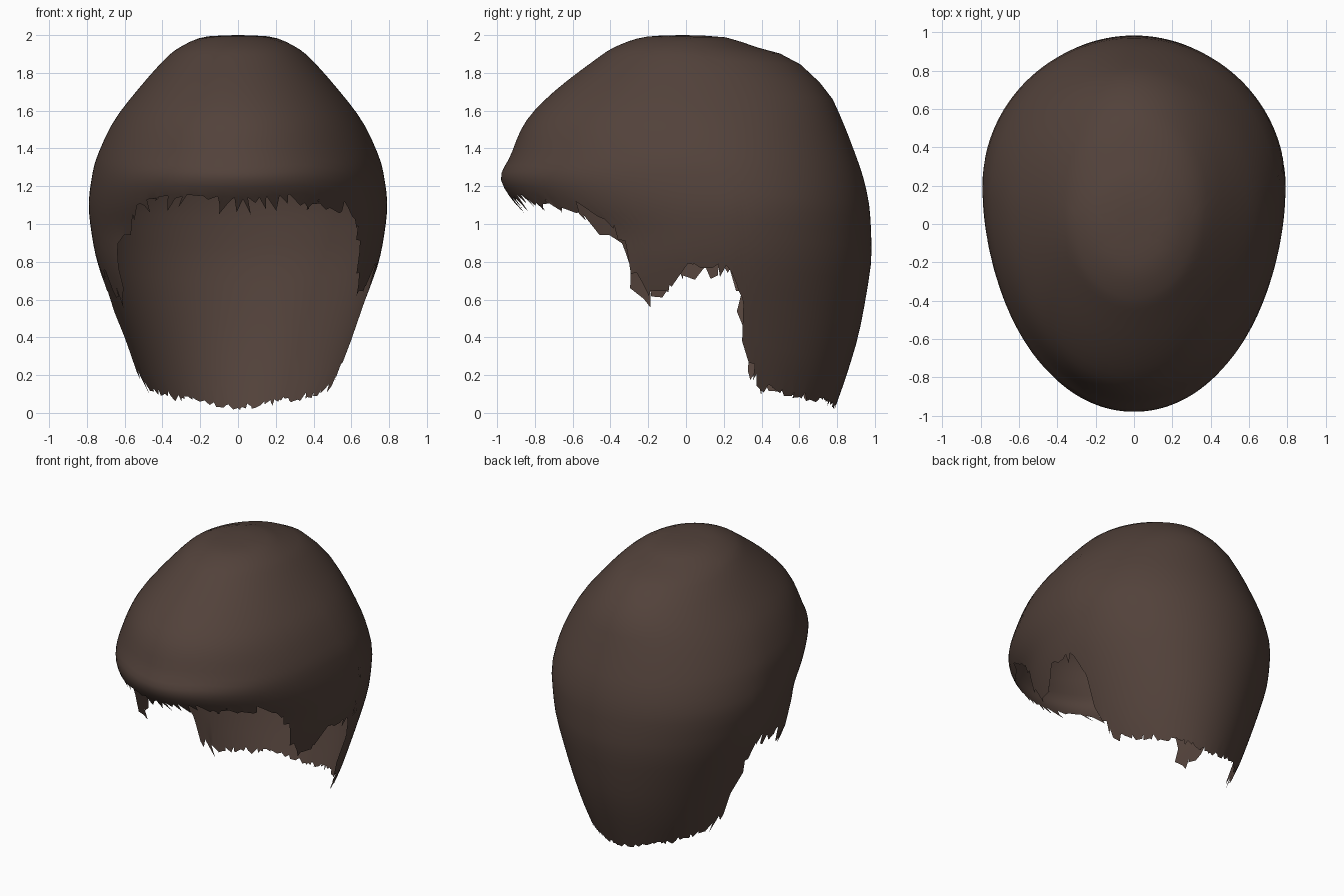
import bpy, bmesh, math, random

random.seed(4)
if "Cube" in bpy.data.objects:
    bpy.data.objects.remove(bpy.data.objects["Cube"], do_unlink=True)

COLUMNS, ROWS = 200, 26

# Horizontal sections, crown to nape: height, front y, back y, half width, y of widest point
SECTIONS = [
    (2.0, -.02, -.02, 0, -.02), (1.99, -.22, .2, .18, 0), (1.94, -.37, .36, .3, 0),
    (1.87, -.48, .57, .39, .04), (1.7, -.7, .75, .54, .06), (1.54, -.85, .83, .66, .08),
    (1.36, -.93, .9, .745, .12), (1.24, -.98, .94, .775, .16), (1.1, -.9, .97, .79, .2),
    (.95, -.77, .98, .775, .2), (.8, -.77, .98, .745, .2), (.6, -.77, .95, .68, .2),
    (.4, -.6, .91, .61, .2), (.2, -.5, .85, .54, .2), (0, -.4, .78, .45, .2)]

# Lower edge: angle away from the front, height
HEM = [(0, 1.1), (25, 1.12), (43, 1.07), (50, .95), (57, .82), (64, .6), (72, .68),
       (78, .75), (90, .76), (96, .65), (99, .4), (102, .21), (107, .16),
       (125, .11), (150, .08), (180, .04)]


def lookup(table, key):
    """Linear interpolation in a table of ascending pairs."""
    for (a, va), (b, vb) in zip(table, table[1:]):
        if key <= b:
            return va + (vb - va) * max(0, key - a) / (b - a)
    return table[-1][1]


def section_at(s):
    """Smooth interpolation between neighbouring sections."""
    last = len(SECTIONS) - 1
    s = min(max(s, 0), last)
    i = min(int(s), last - 1)
    t = s - i
    p, a, b, n = (SECTIONS[min(max(k, 0), last)] for k in range(i - 1, i + 3))
    return [.5 * (2 * v1 + (v2 - v0) * t + (2 * v0 - 5 * v1 + 4 * v2 - v3) * t ** 2
                  + (3 * v1 - v0 - 3 * v2 + v3) * t ** 3)
            for v0, v1, v2, v3 in zip(p, a, b, n)]


def surface_point(angle, s):
    """Point on the hair at an angle from the front, on section s."""
    z, front, back, width, middle = section_at(s)
    c = math.cos(angle)
    reach = middle - front if c > 0 else back - middle
    return (width * math.sin(angle), middle - reach * c, max(z, 0))


def hem_height(degrees):
    """Height of the lower edge; the left fringe reaches further round."""
    away = abs(degrees)
    if degrees > 0:
        away -= 5 * math.exp(-((away - 50) / 15) ** 2)
    return lookup(HEM, away)


# Hair cap: one open shell, ending in a ragged hem
height_to_section = [(sec[0], i) for i, sec in reversed(list(enumerate(SECTIONS)))]
bm = bmesh.new()
crown = bm.verts.new(surface_point(0, 0))
columns = []
for c in range(COLUMNS):
    degrees = 360 * c / COLUMNS - 180
    end = lookup(height_to_section, hem_height(degrees))
    at_nape = abs(degrees) > 110
    ragged = .02 if at_nape else .055
    tip = lookup(height_to_section,
                 max(0, hem_height(degrees) + random.uniform(-ragged, ragged)))
    column = []
    for r in range(1, ROWS + 1):
        s, angle = end * r / ROWS, math.radians(degrees)
        if r == ROWS:
            s = max(tip, end * (r - .9) / ROWS)
            angle += math.radians(random.uniform(-2, 2))
        column.append(bm.verts.new(surface_point(angle, s)))
    columns.append(column)

for c, column in enumerate(columns):
    after = columns[(c + 1) % COLUMNS]
    bm.faces.new((crown, column[0], after[0]))
    for r in range(ROWS - 1):
        bm.faces.new((column[r], column[r + 1], after[r + 1], after[r]))
bm.normal_update()
for face in bm.faces:
    face.smooth = True

mesh = bpy.data.meshes.new("hair_cap")
bm.to_mesh(mesh)
bm.free()
hair = bpy.data.objects.new("hair_cap", mesh)
bpy.context.collection.objects.link(hair)

# Dark brown hair
brown = bpy.data.materials.new("dark_brown")
brown.use_nodes = True
colour = (.085, .054, .043, 1)
brown.diffuse_color = colour
shader = brown.node_tree.nodes["Principled BSDF"]
shader.inputs["Base Color"].default_value = colour
shader.inputs["Roughness"].default_value = .8
mesh.materials.append(brown)
